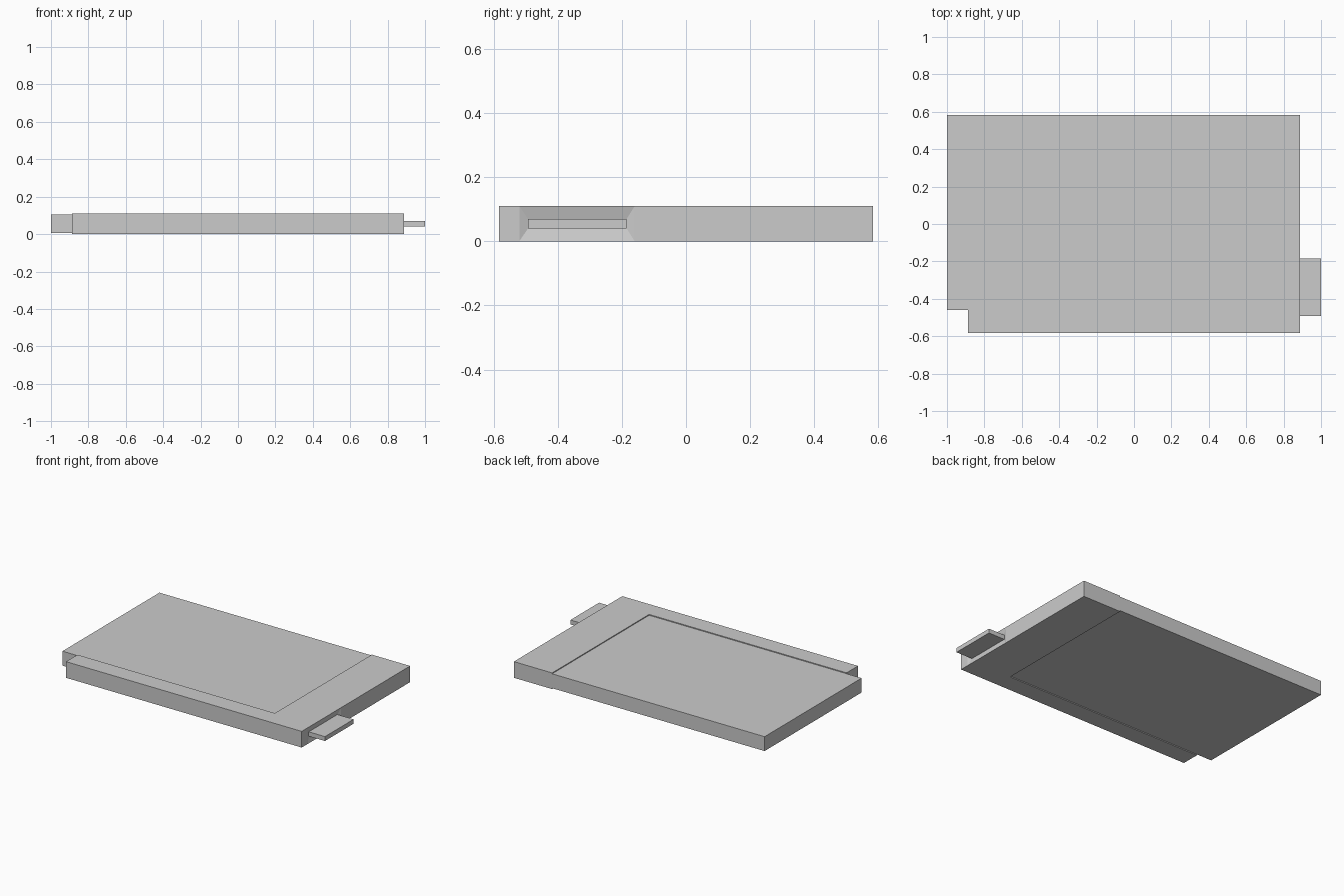
import bpy, bmesh

if "Cube" in bpy.data.objects:
    bpy.data.objects.remove(bpy.data.objects["Cube"])


def finish(name, bm):
    bmesh.ops.recalc_face_normals(bm, faces=bm.faces)
    mesh = bpy.data.meshes.new(name)
    bm.to_mesh(mesh)
    bm.free()
    obj = bpy.data.objects.new(name, mesh)
    bpy.context.collection.objects.link(obj)
    return obj


def prism(name, outline, z0, z1):
    bm = bmesh.new()
    face = bm.faces.new([bm.verts.new((x, y, z0)) for x, y in outline])
    top = bmesh.ops.extrude_face_region(bm, geom=[face])
    for v in top["geom"]:
        if isinstance(v, bmesh.types.BMVert):
            v.co.z = z1
    return finish(name, bm)


def rect(x0, x1, y0, y1):
    return [(x0, y0), (x1, y0), (x1, y1), (x0, y1)]


H = 0.11                    # frame height
RIGHT = 0.888               # right face of the frame
DEPTH = 0.01                # depth of the shallow recess around the tab
TAB_Y, TAB_Z = (-0.493, -0.185), (0.04, 0.07)

# L-shaped frame along the front and right sides
frame = prism("corner_frame",
              [(-0.887, -0.583), (RIGHT, -0.583), (RIGHT, 0.583),
               (0.6, 0.583), (0.6, -0.46), (-0.887, -0.46)], 0, H)

# Shallow funnel recess in the right face
bm = bmesh.new()
outer = [bm.verts.new((RIGHT, y, z)) for y, z in rect(-0.52, -0.16, 0, H)]
inner = [bm.verts.new((RIGHT - DEPTH, y, z)) for y, z in rect(*TAB_Y, *TAB_Z)]
lip = [bm.verts.new((RIGHT + 0.05, v.co.y, v.co.z)) for v in outer]
for a, b in ((inner, outer), (outer, lip)):
    for i in range(4):
        j = (i + 1) % 4
        bm.faces.new((a[i], a[j], b[j], b[i]))
bm.faces.new(inner)
bm.faces.new(lip)
cutter = finish("recess_cutter", bm)
cutter.hide_render = True
cutter.hide_viewport = True
cut = frame.modifiers.new("recess", "BOOLEAN")
cut.operation = "DIFFERENCE"
cut.solver = "EXACT"
cut.object = cutter

# Slightly thinner panel seated in the frame corner
prism("panel", rect(-1.0, 0.6, -0.46, 0.583), 0.006, H - 0.006)

# Flat tab sticking out of the recess
prism("side_tab", rect(RIGHT - DEPTH, 1.0, *TAB_Y), *TAB_Z)
